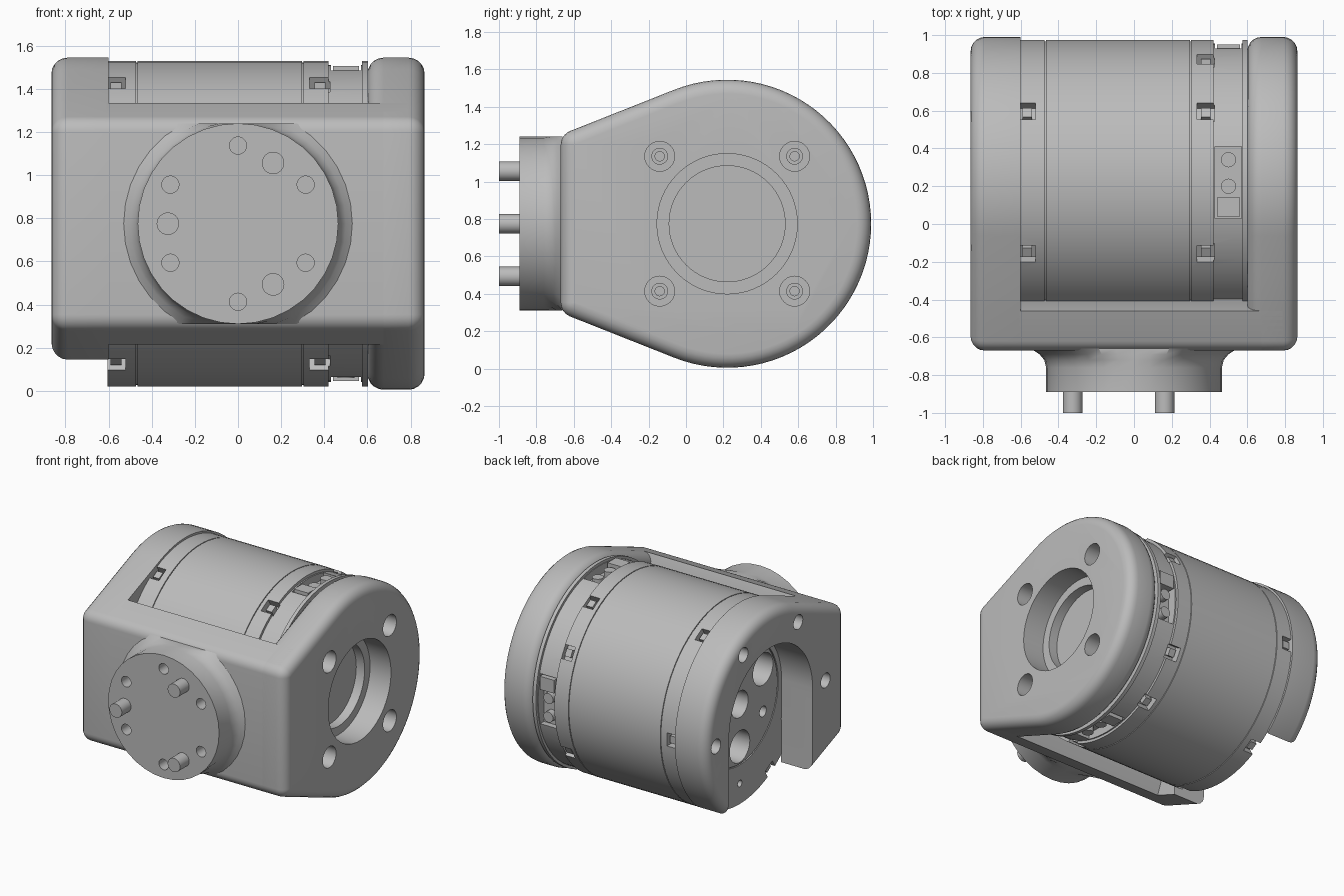
import bpy, bmesh
from math import sin, cos, radians, pi, sqrt
from mathutils import Matrix, Vector

if "Cube" in bpy.data.objects:
    bpy.data.objects.remove(bpy.data.objects["Cube"])

CY, CZ, R = 0.22, 0.775, 0.77        # motor axis and housing radius
CORNER, FRONT = 0.08, -0.67          # housing front corner radius, front plane
TANGENT = radians(111.6)             # where the round meets the tapered sides

grey = bpy.data.materials.new("satin_grey")
grey.use_nodes = True
COLOR = (0.5, 0.5, 0.5, 1)
grey.diffuse_color = COLOR
grey.node_tree.nodes["Principled BSDF"].inputs["Base Color"].default_value = COLOR


def bridge(bm, rings, capped=True):
    """Skin a list of point rings, closing both ends."""
    vs = [[bm.verts.new(p) for p in ring] for ring in rings]
    n = len(vs[0])
    faces = []
    for a, b in zip(vs, vs[1:]):
        for i in range(n):
            j = (i + 1) % n
            faces.append(bm.faces.new((a[i], a[j], b[j], b[i])))
    faces += [bm.faces.new(vs[0]), bm.faces.new(vs[-1][::-1])]
    bmesh.ops.recalc_face_normals(bm, faces=faces)


def revolve(bm, profile, u, v, axis="x", seg=32):
    """Revolve (distance, radius) pairs about an x or y axis through (u, v)."""
    rings = []
    for d, r in profile:
        ring = []
        for i in range(seg):
            t = 2 * pi * i / seg
            a, b = u + r * sin(t), v + r * cos(t)
            ring.append((d, a, b) if axis == "x" else (a, d, b))
        rings.append(ring)
    bridge(bm, rings)


def prism(bm, outline, x0, x1):
    bridge(bm, [[(x, y, z) for y, z in outline] for x in (x0, x1)])


def around(bm, x, radius, angle, size, shift=0):
    """Box placed on the motor at an angle from the top."""
    m = (Matrix.Translation((0, CY, CZ)) @ Matrix.Rotation(-radians(angle), 4, "X")
         @ Matrix.Translation((x, shift, radius)) @ Matrix.Diagonal((*size, 1)))
    bmesh.ops.create_cube(bm, size=1, matrix=m)


def teardrop(inset=0):
    """Housing outline: big round at the back, two tight corners at the front."""
    def arc(cy, cz, r, a0, a1, n):
        return [(cy + r * cos(a0 + (a1 - a0) * i / n), cz + r * sin(a0 + (a1 - a0) * i / n))
                for i in range(n + 1)]
    cy = FRONT + CORNER
    dz = (R - CORNER - cos(TANGENT) * (cy - CY)) / sin(TANGENT)
    r = CORNER - inset
    return (arc(CY, CZ, R - inset, -TANGENT, TANGENT, 56)
            + arc(cy, CZ + dz, r, TANGENT, pi, 6)
            + arc(cy, CZ - dz, r, pi, 2 * pi - TANGENT, 6))


def arm(bm, outer, inner, round_inner):
    """Side plate with rounded rim edges."""
    b, s = 0.075, (1 if inner > outer else -1)
    quarter = [(b * (1 - cos(radians(t))), b * (1 - sin(radians(t)))) for t in range(0, 91, 18)]
    steps = [(outer + s * d, o) for d, o in quarter]
    steps += [(inner - s * d, o) for d, o in reversed(quarter)] if round_inner else [(inner, 0)]
    bridge(bm, [[(x, y, z) for y, z in teardrop(o)] for x, o in steps])


def make(name, bm, cutter=None):
    """Turn a bmesh into an object, optionally carved by a second bmesh."""
    me = bpy.data.meshes.new(name)
    bm.to_mesh(me)
    ob = bpy.data.objects.new(name, me)
    bpy.context.collection.objects.link(ob)
    if cutter:
        cme = bpy.data.meshes.new(name + "_cutter")
        cutter.to_mesh(cme)
        cob = bpy.data.objects.new(name + "_cutter", cme)
        cob.hide_render = True
        bpy.context.collection.objects.link(cob)
        mod = ob.modifiers.new("carve", "BOOLEAN")
        mod.object, mod.operation, mod.solver = cob, "DIFFERENCE", "EXACT"
        bpy.context.view_layer.update()
        ob.data = bpy.data.meshes.new_from_object(
            ob.evaluated_get(bpy.context.evaluated_depsgraph_get()))
        ob.modifiers.clear()
        bpy.data.objects.remove(cob)
    ob.data.materials.clear()
    ob.data.materials.append(grey)
    bpy.ops.object.select_all(action="DESELECT")
    ob.select_set(True)
    bpy.context.view_layer.objects.active = ob
    bpy.ops.object.shade_smooth_by_angle(angle=radians(30))
    return ob


def polar(radius, angle):
    return CY + radius * sin(radians(angle)), CZ + radius * cos(radians(angle))


# Left arm: full plate with a stepped bore and four screw wells
body, cut, screws = bmesh.new(), bmesh.new(), bmesh.new()
arm(body, 0.865, 0.6, True)
revolve(cut, [(0.62, 0.31), (0.69, 0.31), (0.69, 0.375), (0.9, 0.375)], CY, CZ, seg=64)
for angle in range(45, 360, 90):
    y, z = polar(0.51, angle)
    revolve(cut, [(0.68, 0.08), (0.9, 0.08)], y, z, seg=24)
    revolve(screws, [(0.67, 0.045), (0.73, 0.045), (0.73, 0.025), (0.7, 0.025)], y, z, seg=18)
make("left_arm", body, cut)
make("left_arm_screws", screws)

# Right arm: arch open at the bottom, four screw wells on a hexagon
body, cut, screws = bmesh.new(), bmesh.new(), bmesh.new()
arm(body, -0.865, -0.6, False)
arch = [polar(0.5, a) for a in range(-90, 91, 5)]
prism(cut, arch + [(CY + 0.5, -0.2), (CY - 0.5, -0.2)], -1, -0.5)
for angle in (-90, -30, 30, 90):
    y, z = polar(0.655, angle)
    revolve(cut, [(-0.9, 0.055), (-0.68, 0.055)], y, z, seg=24)
    revolve(screws, [(-0.73, 0.04), (-0.67, 0.04)], y, z, seg=18)
make("right_arm", body, cut)
make("right_arm_screws", screws)

# Front wall joining the arms, with inner faces square to the tapered sides
body = bmesh.new()
edge, inner = -0.46, -0.385
rise = (R - cos(TANGENT) * (edge - CY)) / sin(TANGENT)
outline = [p for p in teardrop() if p[0] < edge]
outline += [(edge, CZ - rise), (inner, CZ - 0.365), (inner, CZ + 0.365), (edge, CZ + rise)]
prism(body, outline, -0.61, 0.785)
make("front_wall", body)

# Mounting flange with a flared root and a circle of screw holes
body, cut, pins = bmesh.new(), bmesh.new(), bmesh.new()
revolve(body, [(-0.89, 0.465), (-0.76, 0.465), (-0.72, 0.475), (-0.69, 0.5), (-0.66, 0.545)],
        0, CZ, "y", 36)
for v in body.verts:
    v.co.z = min(max(v.co.z, CZ - 0.465), CZ + 0.465)
for angle in range(0, 360, 60):
    x, z = polar(0.362, angle)
    revolve(cut, [(-0.95, 0.04), (-0.77, 0.04)], x - CY, z, "y", 20)
make("mounting_flange", body, cut)
for angle in (30, 150, 270):
    x, z = polar(0.325, angle)
    revolve(pins, [(-1, 0.052), (-0.85, 0.052)], x - CY, z, "y", 24)
make("locating_pins", pins)

# Motor drum with seam grooves, stepped connector band and a hub ring
body, cut, inserts = bmesh.new(), bmesh.new(), bmesh.new()
DRUM, BAND, END = 0.755, 0.735, -0.605
profile = [(END, 0.45), (END + 0.01, 0.45), (END + 0.01, 0.46), (END, 0.46), (END, DRUM)]
for seam in (-0.47, 0.3):
    profile += [(seam - 0.003, DRUM), (seam - 0.003, DRUM - 0.008),
                (seam + 0.003, DRUM - 0.008), (seam + 0.003, DRUM)]
profile += [(0.42, DRUM), (0.42, BAND), (0.575, BAND), (0.575, DRUM), (0.602, DRUM)]
revolve(body, profile, CY, CZ, seg=96)

# Hub openings and rim screw holes in the exposed end
revolve(cut, [(-0.7, 0.1), (-0.4, 0.1)], CY, CZ)
for angle in range(0, 360, 60):
    y, z = polar(0.32, angle)
    r = 0.04 if angle % 120 == 0 else 0.12
    revolve(cut, [(-0.7, r), (-0.42, r)], y, z, seg=24)
    y, z = polar(0.6, angle)
    revolve(cut, [(-0.7, 0.025), (-0.57, 0.025)], y, z, seg=16)

# Clip notches on both caps, each holding a small latch
for x, width, angles in ((-0.565, 0.085, range(30, 360, 60)),
                         (0.38, 0.095, (-30, 30, 60, 120, 150, 210, 240))):
    for angle in angles:
        around(cut, x, DRUM, angle, (width, 0.1, 0.12))
        around(inserts, x, DRUM - 0.05, angle, (0.05, 0.055, 0.07))

# Connector sockets with two round terminals and a small plug
for angle in (0, 90, 180):
    around(cut, 0.5, BAND, angle, (0.14, 0.38, 0.14))
    around(inserts, 0.5, BAND - 0.04, angle, (0.12, 0.1, 0.07), -0.13)
    for shift in (-0.02, 0.12):
        m = (Matrix.Translation((0, CY, CZ)) @ Matrix.Rotation(-radians(angle), 4, "X")
             @ Matrix.Translation((0.5, shift, BAND - 0.05)))
        bmesh.ops.create_cone(inserts, cap_ends=True, segments=18, radius1=0.04,
                              radius2=0.04, depth=0.06, matrix=m)
make("motor_drum", body, cut)
make("clips_and_terminals", inserts)
